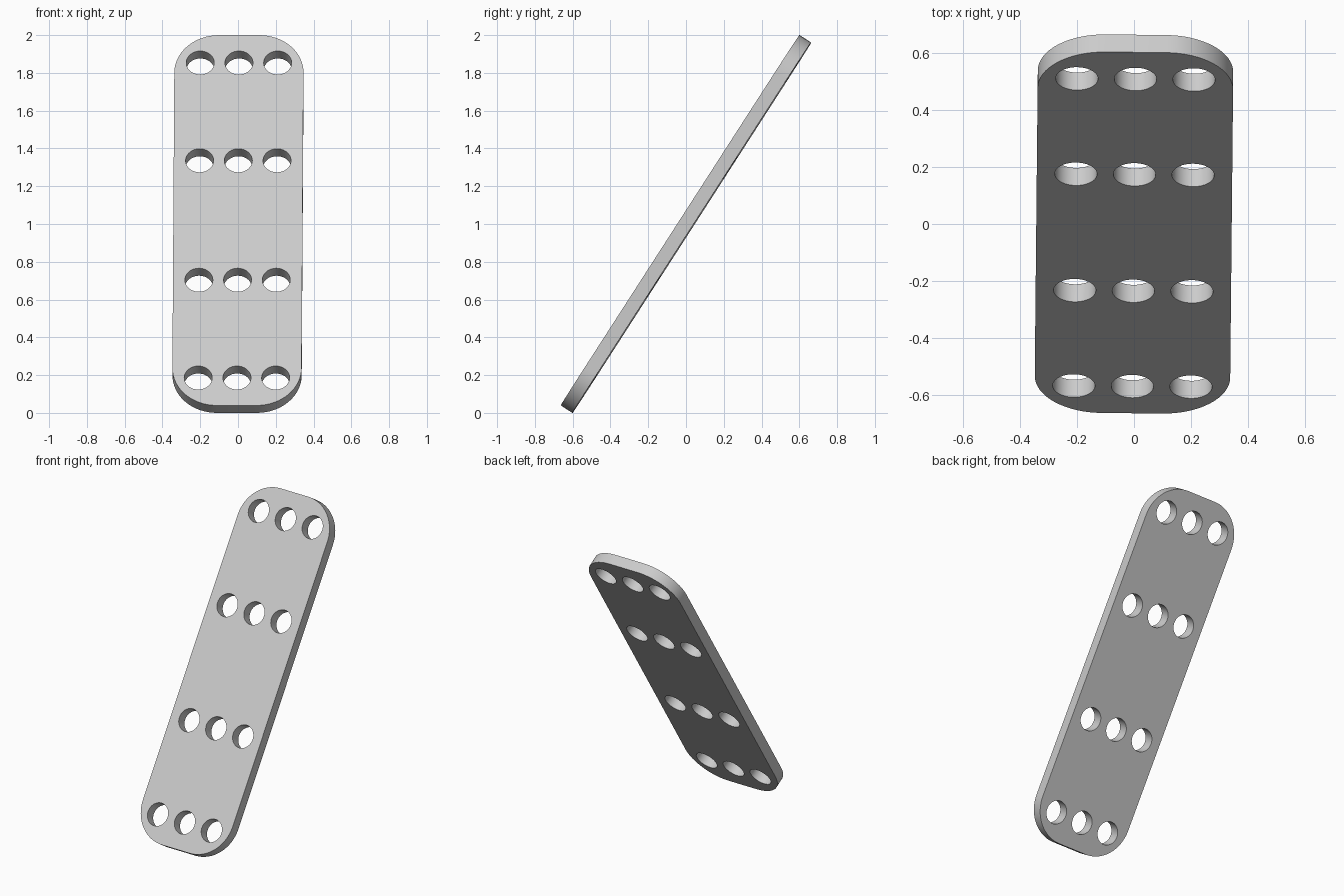
import bpy
import bmesh
from math import cos, sin, pi, radians
from mathutils import Matrix

default = bpy.data.objects.get("Cube")
if default:
    bpy.data.objects.remove(default, do_unlink=True)

WIDTH, LENGTH, THICK = 0.684, 2.332, 0.073
CORNER, HOLE = 0.236, 0.074
ARC_STEPS = 16

grey = bpy.data.materials.new("light_grey")
grey.use_nodes = True
tone = (0.6, 0.6, 0.6, 1)
grey.diffuse_color = tone
grey.node_tree.nodes["Principled BSDF"].inputs["Base Color"].default_value = tone


def make_object(name, bm):
    bmesh.ops.recalc_face_normals(bm, faces=bm.faces)
    mesh = bpy.data.meshes.new(name)
    bm.to_mesh(mesh)
    bm.free()
    mesh.materials.append(grey)
    obj = bpy.data.objects.new(name, mesh)
    bpy.context.collection.objects.link(obj)
    return obj


# Rounded rectangular plate, upright with its thickness along y
bm = bmesh.new()
outline = []
for quarter, (sx, sz) in enumerate([(1, 1), (-1, 1), (-1, -1), (1, -1)]):
    for i in range(ARC_STEPS + 1):
        a = (quarter + i / ARC_STEPS) * pi / 2
        x = sx * (WIDTH / 2 - CORNER) + CORNER * cos(a)
        z = sz * (LENGTH / 2 - CORNER) + CORNER * sin(a)
        outline.append(bm.verts.new((x, -THICK / 2, z)))
face = bm.faces.new(outline)
extruded = bmesh.ops.extrude_face_region(bm, geom=[face])["geom"]
bmesh.ops.translate(bm, vec=(0, THICK, 0),
                    verts=[v for v in extruded if isinstance(v, bmesh.types.BMVert)])
plate = make_object("perforated_plate", bm)

# Four rows of three round holes
bm = bmesh.new()
for z in (-0.992, -0.376, 0.376, 0.992):
    for x in (-0.205, 0, 0.205):
        bmesh.ops.create_cone(
            bm, cap_ends=True, segments=48, radius1=HOLE, radius2=HOLE, depth=THICK * 3,
            matrix=Matrix.Translation((x, 0, z)) @ Matrix.Rotation(pi / 2, 4, "X"))
cutter = make_object("hole_cutter", bm)
cutter.hide_render = True

bpy.ops.object.select_all(action="DESELECT")
plate.select_set(True)
bpy.context.view_layer.objects.active = plate
cut = plate.modifiers.new("holes", "BOOLEAN")
cut.operation = "DIFFERENCE"
cut.solver = "EXACT"
cut.object = cutter
bpy.ops.object.modifier_apply(modifier=cut.name)
bpy.data.objects.remove(cutter, do_unlink=True)
bpy.ops.object.shade_smooth_by_angle(angle=radians(30))

# Lean the plate back, with a very slight turn
plate.rotation_euler = (radians(-32.8), 0, radians(-0.57))
plate.location = (0, 0, 1)
